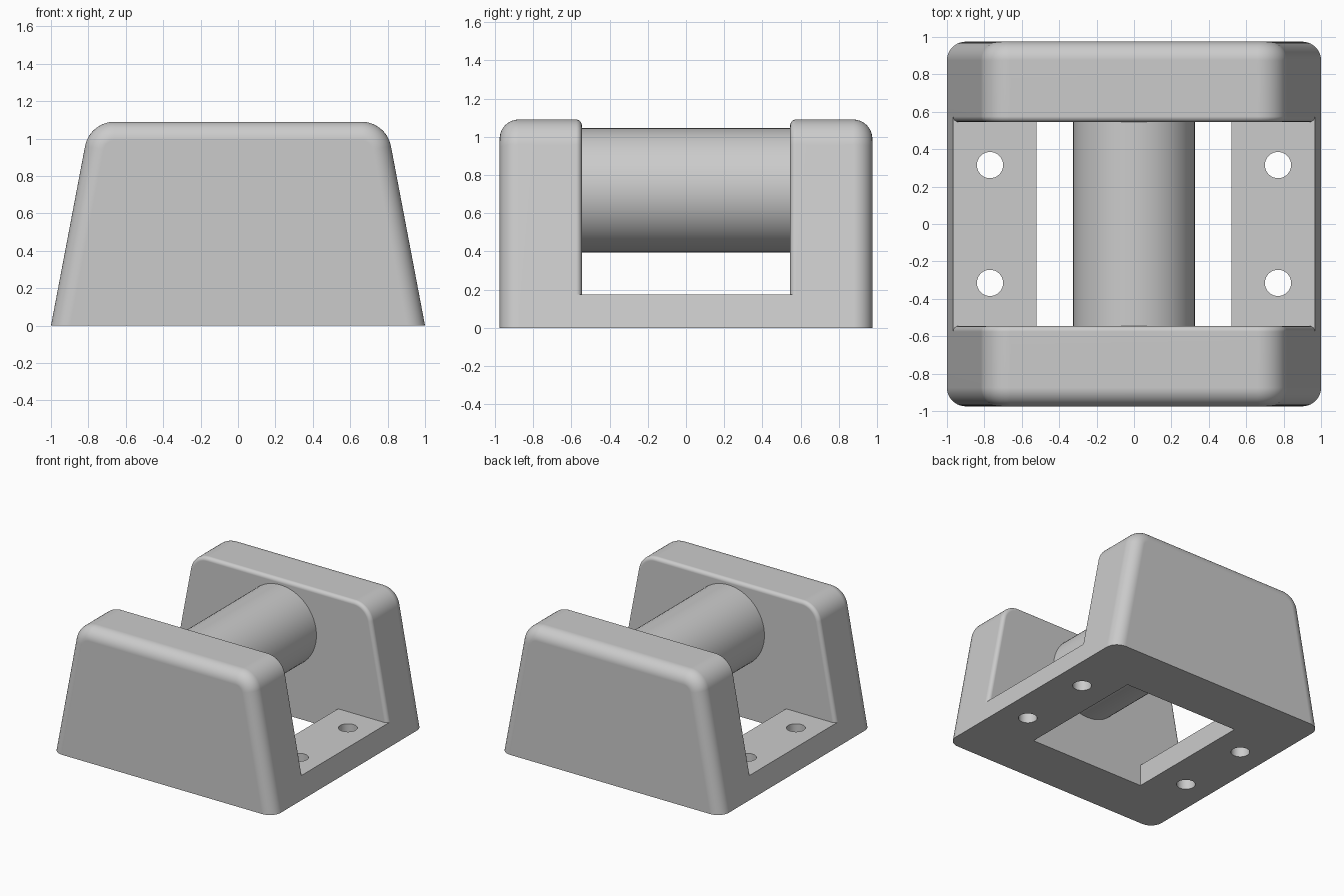
import bpy, bmesh, math

cube = bpy.data.objects.get("Cube")
if cube:
    bpy.data.objects.remove(cube, do_unlink=True)

grey = bpy.data.materials.new("plain grey")
grey.use_nodes = True
colour = (0.6, 0.6, 0.6, 1)
grey.diffuse_color = colour
grey.node_tree.nodes["Principled BSDF"].inputs["Base Color"].default_value = colour

HEIGHT, SLOPE, CORNER = 1.09, 0.19, 0.16
OUTER_Y, INNER_Y = 0.975, 0.545
OUTER_FILLET, INNER_FILLET = 0.1, 0.03
FLOOR, OPENING = 0.175, 0.52
STRETCH = math.hypot(1, SLOPE)


def loft(name, sections):
    """Skin a list of (y, [(x, z), ...]) sections into a closed solid."""
    bm = bmesh.new()
    rings = [[bm.verts.new((x, y, z)) for x, z in pts] for y, pts in sections]
    for a, b in zip(rings, rings[1:]):
        for i in range(len(a)):
            j = (i + 1) % len(a)
            bm.faces.new((a[i], a[j], b[j], b[i]))
    bm.faces.new(rings[0])
    bm.faces.new(rings[-1])
    bmesh.ops.recalc_face_normals(bm, faces=bm.faces)
    mesh = bpy.data.meshes.new(name)
    bm.to_mesh(mesh)
    bm.free()
    obj = bpy.data.objects.new(name, mesh)
    bpy.context.collection.objects.link(obj)
    return obj


def finish(obj):
    obj.data.materials.clear()
    obj.data.materials.append(grey)
    bpy.ops.object.select_all(action='DESELECT')
    obj.select_set(True)
    bpy.context.view_layer.objects.active = obj
    bpy.ops.object.shade_smooth_by_angle(angle=math.radians(30))
    mod = obj.modifiers.new("even shading", 'WEIGHTED_NORMAL')
    mod.keep_sharp = True


def wall_profile(inset):
    """Tapered outline with round upper corners, shrunk by inset except at the floor."""
    cz = HEIGHT - CORNER
    cx = 1 - SLOPE * cz - CORNER * STRETCH
    start = math.atan(SLOPE)
    r = CORNER - inset
    half = [(1 - inset * STRETCH, 0)]
    for i in range(13):
        a = start + (math.pi / 2 - start) * i / 12
        half.append((cx + r * math.cos(a), cz + r * math.sin(a)))
    return half + [(-x, z) for x, z in reversed(half)]


def cylinder(name, radius, depth, location, rotation=(0, 0, 0)):
    bpy.ops.mesh.primitive_cylinder_add(vertices=64, radius=radius, depth=depth,
                                        location=location, rotation=rotation)
    obj = bpy.context.object
    obj.name = name
    return obj


# Walls: large fillet on the outside, small one on the inside
for side, name in ((-1, "front_wall"), (1, "back_wall")):
    sections = []
    for i in range(11):
        a = math.pi / 2 * i / 10
        sections.append((side * (OUTER_Y - OUTER_FILLET * (1 - math.cos(a))),
                         wall_profile(OUTER_FILLET * (1 - math.sin(a)))))
    for i in range(7):
        a = math.pi / 2 * i / 6
        sections.append((side * (INNER_Y + INNER_FILLET * (1 - math.sin(a))),
                         wall_profile(INNER_FILLET * (1 - math.cos(a)))))
    finish(loft(name, sections))

# Base rails with two bolt holes each
for side, name in ((1, "left_base_rail"), (-1, "right_base_rail")):
    outline = [(side * x, z) for x, z in ((OPENING, 0), (1, 0),
               (1 - SLOPE * FLOOR, FLOOR), (OPENING, FLOOR))]
    end = INNER_Y + INNER_FILLET
    rail = loft(name, [(-end, outline), (end, outline)])
    for y in (-0.315, 0.315):
        cutter = cylinder("bolt_hole_cutter", 0.07, 1, (side * 0.77, y, 0))
        cutter.hide_render = True
        mod = rail.modifiers.new("bolt hole", 'BOOLEAN')
        mod.operation = 'DIFFERENCE'
        mod.solver = 'EXACT'
        mod.object = cutter
        bpy.context.view_layer.objects.active = rail
        bpy.ops.object.modifier_apply(modifier=mod.name)
        bpy.data.objects.remove(cutter, do_unlink=True)
    finish(rail)

# Roller between the walls
finish(cylinder("roller", 0.325, 2 * INNER_Y + 0.04, (0, 0, 0.72), (math.pi / 2, 0, 0)))
